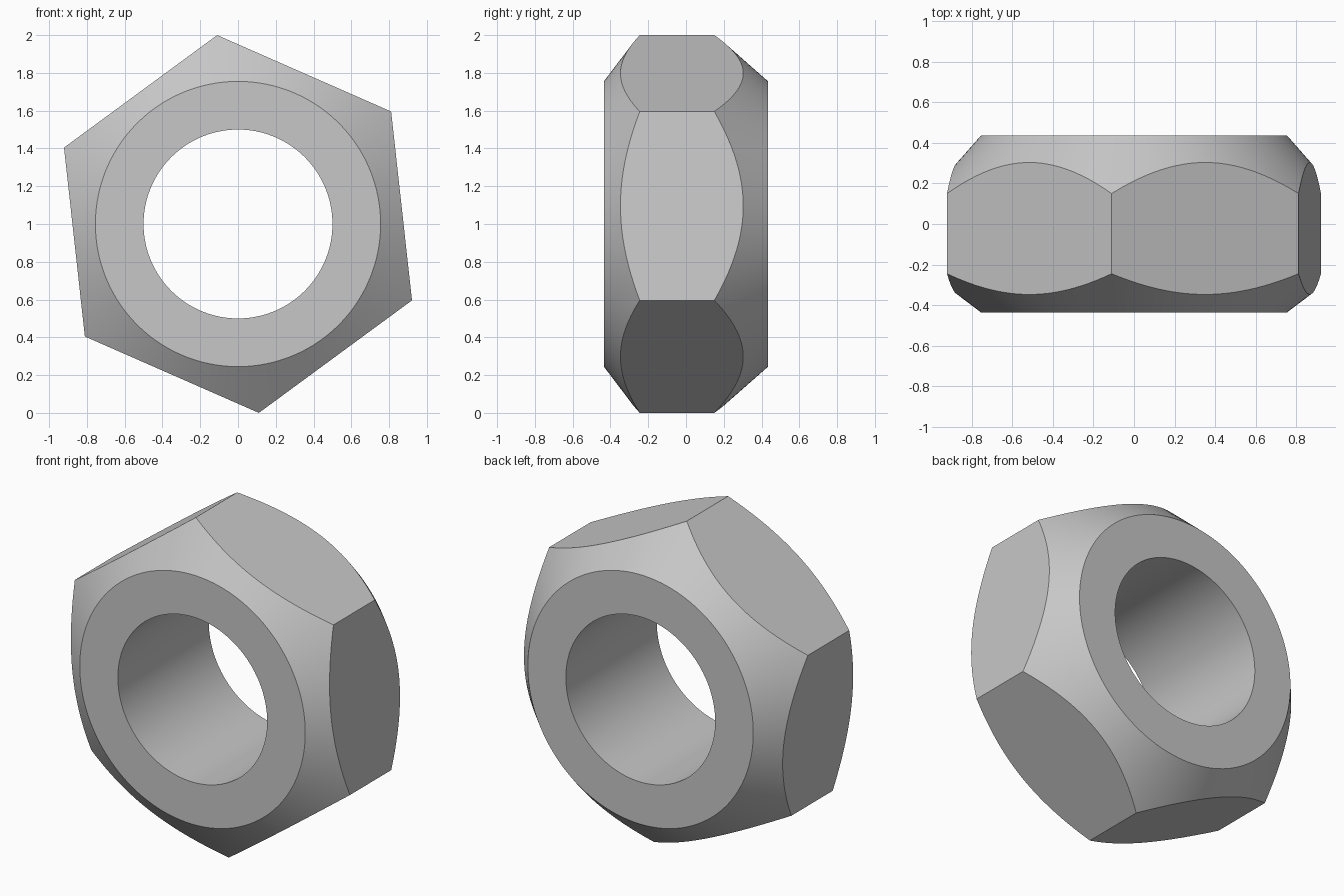
import bpy
import bmesh
from math import cos, sin, pi, radians

cube = bpy.data.objects.get("Cube")
if cube:
    bpy.data.objects.remove(cube, do_unlink=True)

SIDES, STEPS = 6, 24                # flats, and divisions along each flat
CORNER_R, RIM_R, BORE_R = 1.006, 0.755, 0.5
HALF_WIDTH = 0.435
FRONT_SLOPE, BACK_SLOPE = 0.757, 1.135   # fall of each chamfer per unit of radius
TURN = radians(36.3)                # angle of the first corner
CENTRE_Z = 1.0

steel = bpy.data.materials.new("plain steel grey")
steel.use_nodes = True
grey = (0.57, 0.57, 0.57, 1)
steel.diffuse_color = grey
steel.node_tree.nodes["Principled BSDF"].inputs["Base Color"].default_value = grey


def section(i):
    """Closed radial section (radius, y) at one step around the nut."""
    offset = (i % STEPS) / STEPS * 2 * pi / SIDES - pi / SIDES
    hex_r = CORNER_R * cos(pi / SIDES) / cos(offset)
    fall = hex_r - RIM_R
    return [
        (BORE_R, -HALF_WIDTH),
        (RIM_R, -HALF_WIDTH),
        (hex_r, -HALF_WIDTH + fall * FRONT_SLOPE),
        (hex_r, HALF_WIDTH - fall * BACK_SLOPE),
        (RIM_R, HALF_WIDTH),
        (BORE_R, HALF_WIDTH),
    ]


# Sweep the section around the bore axis
bm = bmesh.new()
count = SIDES * STEPS
columns = []
for i in range(count):
    a = TURN + 2 * pi * i / count
    columns.append([bm.verts.new((r * cos(a), y, CENTRE_Z + r * sin(a)))
                    for r, y in section(i)])

for i, col in enumerate(columns):
    nxt = columns[(i + 1) % count]
    for j in range(len(col)):
        k = (j + 1) % len(col)
        bm.faces.new((col[j], nxt[j], nxt[k], col[k]))

bmesh.ops.recalc_face_normals(bm, faces=bm.faces)
mesh = bpy.data.meshes.new("hex_nut")
bm.to_mesh(mesh)
bm.free()
mesh.materials.append(steel)

nut = bpy.data.objects.new("hex_nut", mesh)
bpy.context.collection.objects.link(nut)

# Smooth bore and chamfers, crisp edges elsewhere
bpy.ops.object.select_all(action="DESELECT")
nut.select_set(True)
bpy.context.view_layer.objects.active = nut
bpy.ops.object.shade_smooth_by_angle(angle=radians(25))
